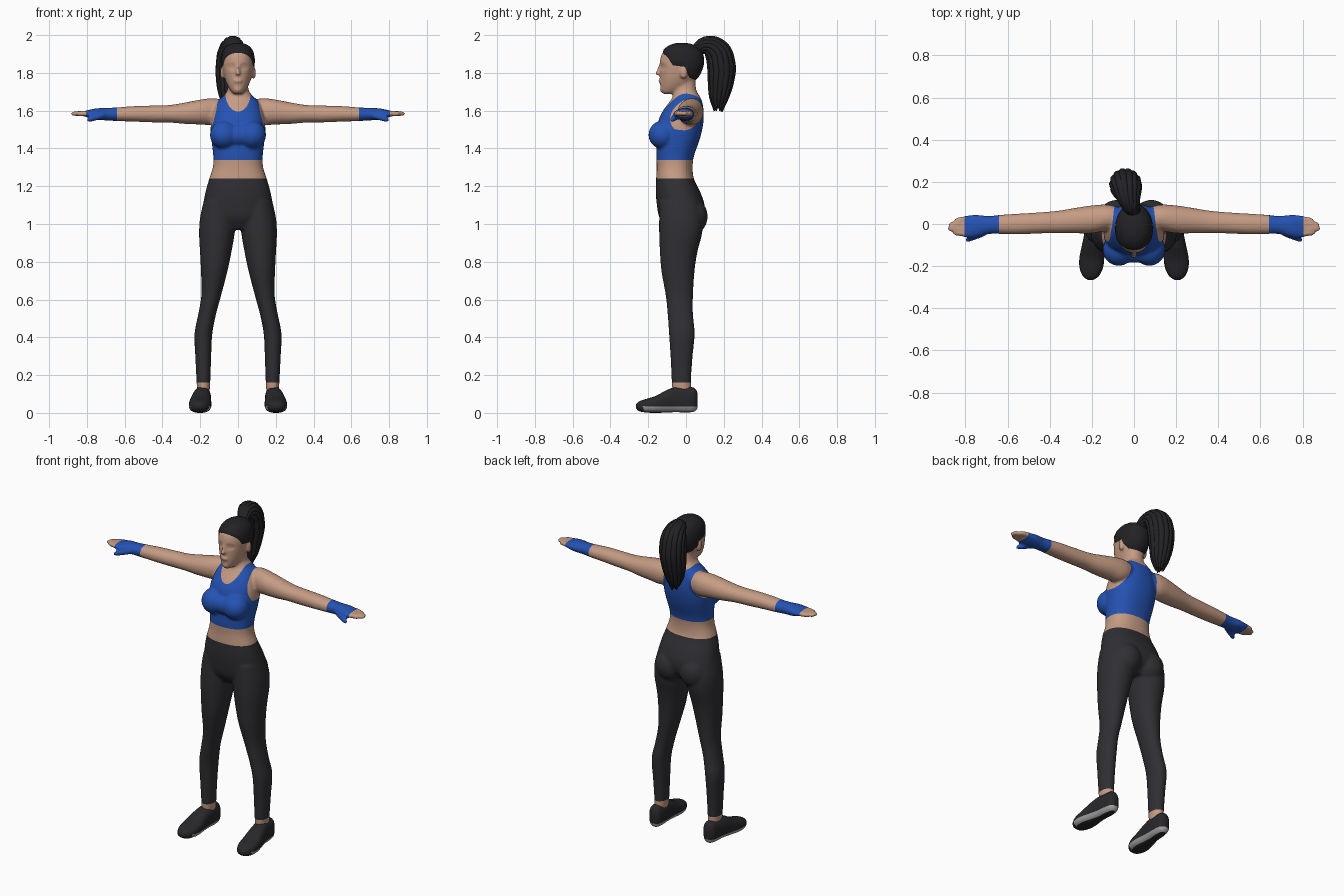
import bpy, bmesh, math
from math import sin, cos, pi, exp
from mathutils import Vector, Matrix

cube = bpy.data.objects.get("Cube")
if cube:
    bpy.data.objects.remove(cube)


def material(name, color):
    m = bpy.data.materials.new(name)
    m.use_nodes = True
    m.diffuse_color = (*color, 1)
    bsdf = m.node_tree.nodes["Principled BSDF"]
    bsdf.inputs["Base Color"].default_value = (*color, 1)
    bsdf.inputs["Roughness"].default_value = 0.7
    return m


SKIN = material("skin", (0.56, 0.33, 0.23))
BLUE = material("blue fabric", (0.018, 0.085, 0.45))
CHARCOAL = material("charcoal fabric", (0.029, 0.029, 0.034))
HAIR = material("dark hair", (0.016, 0.016, 0.019))
SHOE = material("shoe black", (0.021, 0.021, 0.024))
SOLE = material("sole grey", (0.36, 0.36, 0.37))


def add_object(name, bm, mats):
    mesh = bpy.data.meshes.new(name)
    bm.to_mesh(mesh)
    bm.free()
    for m in mats:
        mesh.materials.append(m)
    mesh.shade_smooth()
    obj = bpy.data.objects.new(name, mesh)
    bpy.context.scene.collection.objects.link(obj)
    return obj


def refine(rows, steps=4):
    """Smooth curve through rows of numbers; the first column is the position."""
    def slope(i, c):
        a, b = rows[max(i - 1, 0)], rows[min(i + 1, len(rows) - 1)]
        return (b[c] - a[c]) / (b[0] - a[0])
    out = []
    for i in range(len(rows) - 1):
        a, b = rows[i], rows[i + 1]
        d = b[0] - a[0]
        for k in range(steps):
            t = k / steps
            h = t * t * (3 - 2 * t)
            row = [a[0] + d * t]
            for c in range(1, len(a)):
                row.append(a[c] + (b[c] - a[c]) * h + d * t * (1 - t) *
                           ((1 - t) * slope(i, c) - t * slope(i + 1, c)))
            out.append(row)
    return out + [rows[-1]]


def loft(bm, rows, axis, side=1, power=2.3, segs=40):
    """Rows: position, centre and half width across, low and high edge."""
    order = {"z": (1, 2, 0), "x": (0, 1, 2), "y": (1, 0, 2)}[axis]
    rings = []
    for t, mid, half, low, high in refine(rows):
        ring = []
        for k in range(segs):
            c, s = cos(2 * pi * k / segs), sin(2 * pi * k / segs)
            u = mid + half * math.copysign(abs(c) ** (2 / power), c)
            v = (low + high) / 2 + (high - low) / 2 * math.copysign(abs(s) ** (2 / power), s)
            p = [(t, u, v)[i] for i in order]
            ring.append(bm.verts.new((p[0] * side, p[1], p[2])))
        rings.append(ring)
    for a, b in zip(rings, rings[1:]):
        for k in range(segs):
            j = (k + 1) % segs
            bm.faces.new((a[k], a[j], b[j], b[k]))
    bm.faces.new(rings[0])
    bm.faces.new(rings[-1])


def ball(bm, centre, radii):
    bmesh.ops.create_icosphere(bm, subdivisions=3, radius=1,
                               matrix=Matrix.Translation(centre) @ Matrix.Diagonal((*radii, 1)))


def finger(bm, side, start, end, r):
    a, b = Vector(start), Vector(end)
    rows = []
    for t, scale in ((0, 1), (.5, .95), (.88, .8), (1, .4)):
        p, h = a.lerp(b, t), r * scale
        rows.append((p.x, p.y, h, p.z - h, p.z + h))
    loft(bm, rows, "x", side, 2, 14)


def ramp(x, *pts):
    """Piecewise linear lookup."""
    if x <= pts[0][0]:
        return pts[0][1]
    for (a, p), (b, q) in zip(pts, pts[1:]):
        if x <= b:
            return p + (q - p) * (x - a) / (b - a)
    return pts[-1][1]


def paint(bm, rule, index):
    """Cut the mesh cleanly where rule is zero and mark the positive side."""
    bm.verts.index_update()
    val = [rule(v.co) for v in bm.verts]
    crossing = []
    for e in bm.edges:
        a, b = e.verts
        p, q = val[a.index], val[b.index]
        if p * q < 0:
            crossing.append((e, a, p / (p - q)))
    fresh = [bmesh.utils.edge_split(e, a, t)[1] for e, a, t in crossing]
    bmesh.ops.connect_verts(bm, verts=fresh)
    for f in bm.faces:
        if f.material_index == 0 and rule(f.calc_center_median()) > 0:
            f.material_index = index


# Bust, seat, ears and face features
body = bmesh.new()
ball(body, (0, -.138, 1.815), (.010, .014, .032))
ball(body, (0, -.150, 1.798), (.014, .015, .011))
ball(body, (0, -.137, 1.757), (.024, .010, .010))
ball(body, (0, -.125, 1.712), (.022, .014, .014))
ball(body, (0, -.115, 1.47), (.10, .07, .065))
for s in (-1, 1):
    ball(body, (s * .083, -.012, 1.80), (.012, .02, .032))
    ball(body, (s * .073, -.122, 1.472), (.076, .077, .076))
    ball(body, (s * .082, .035, 1.04), (.085, .08, .095))
# Torso and neck, then head
loft(body, [(0.97, 0, .09, -.10, .04), (1.03, 0, .165, -.14, .09), (1.10, 0, .182, -.154, .098),
            (1.17, 0, .172, -.16, .075), (1.24, 0, .152, -.158, .042), (1.30, 0, .133, -.155, .035),
            (1.36, 0, .131, -.157, .042), (1.44, 0, .14, -.155, .07), (1.50, 0, .145, -.152, .086),
            (1.56, 0, .14, -.142, .094), (1.61, 0, .127, -.115, .092), (1.65, 0, .108, -.085, .085),
            (1.68, 0, .076, -.068, .07), (1.71, 0, .056, -.066, .054), (1.78, 0, .052, -.07, .05)], "z")
loft(body, [(1.688, 0, .02, -.122, -.06), (1.70, 0, .034, -.132, -.03), (1.73, 0, .054, -.136, .02),
            (1.77, 0, .07, -.137, .055), (1.81, 0, .079, -.138, .078), (1.85, 0, .084, -.139, .09),
            (1.89, 0, .081, -.132, .088), (1.92, 0, .071, -.113, .072), (1.943, 0, .048, -.083, .04),
            (1.953, 0, .018, -.05, .005)], "z", power=2.1)
for s in (-1, 1):
    # Leg
    loft(body, [(.07, .184, .03, -.07, .03), (.16, .183, .036, -.075, .026), (.30, .184, .042, -.082, .035),
                (.42, .183, .047, -.09, .046), (.52, .164, .047, -.097, .037), (.62, .142, .052, -.107, .037),
                (.75, .126, .07, -.13, .045), (.85, .118, .083, -.138, .06), (.95, .112, .094, -.142, .085),
                (1.03, .107, .094, -.142, .09), (1.12, .10, .082, -.14, .07)], "z", s, 2.1)
    # Arm and palm
    loft(body, [(.07, .03, .05, 1.55, 1.655), (.13, .03, .062, 1.525, 1.666), (.20, .022, .066, 1.527, 1.658),
                (.28, .016, .06, 1.53, 1.643), (.36, .01, .053, 1.537, 1.63), (.45, .005, .05, 1.538, 1.627),
                (.55, 0, .049, 1.542, 1.624), (.64, -.002, .045, 1.545, 1.617), (.69, -.005, .043, 1.548, 1.615),
                (.75, -.01, .054, 1.552, 1.612), (.79, -.013, .054, 1.562, 1.604), (.815, -.013, .048, 1.57, 1.598)],
         "x", s, 2.1)
    # Fingers and thumb
    for y, tip in ((-.048, .86), (-.024, .885), (.002, .88), (.026, .855)):
        finger(body, s, (.79, y, 1.585), (tip, y * .75 - .005, 1.584), .0145)
    finger(body, s, (.71, -.042, 1.575), (.80, -.077, 1.55), .017)
bmesh.ops.recalc_face_normals(body, faces=body.faces)

# Fuse the masses into one smooth skin
blob = add_object("body_mass", body, [])
fuse = blob.modifiers.new("fuse", "REMESH")
fuse.mode = "VOXEL"
fuse.voxel_size = 0.0075
relax = blob.modifiers.new("relax", "SMOOTH")
relax.factor, relax.iterations = 0.5, 5
bpy.context.view_layer.update()
bm = bmesh.new()
bm.from_object(blob, bpy.context.evaluated_depsgraph_get())
bpy.data.objects.remove(blob)

# Eye sockets with a lid bulge
for v in bm.verts:
    if v.co.z > 1.78 and v.co.y < -.07:
        dx, dz = abs(v.co.x) - .033, v.co.z - 1.832
        v.co.y += .011 * exp(-(dx / .02) ** 2 - (dz / .013) ** 2)
        v.co.y -= .006 * exp(-(dx / .011) ** 2 - (dz / .006) ** 2)


def leggings(p):
    return min(p.z - .16, 1.24 - p.z)


def sports_top(p):
    limit = min(p.z - 1.34, 1.70 - p.z)
    if limit < -.03:
        return limit
    x = abs(p.x)
    back = ramp(p.y, (-.03, 0), (.05, 1))
    front_edge = ramp(p.z, (1.46, .17), (1.5, .143), (1.55, .128), (1.6, .115), (1.68, .103))
    back_edge = ramp(p.z, (1.46, .17), (1.5, .13), (1.56, .10), (1.62, .092), (1.68, .10))
    edge = front_edge + (back_edge - front_edge) * back
    drop = .105 - .065 * back
    neckline = math.hypot(x / .068, (p.z - 1.70) / drop) - 1
    return min(limit, edge - x, neckline * .06)


def wrist_wraps(p):
    return min(abs(p.x) - .64, .805 - abs(p.x))


def hair_cap(p):
    return p.z - ramp(p.y, (-.13, 1.912), (-.095, 1.88), (-.07, 1.84), (-.005, 1.832), (.018, 1.775), (.09, 1.745))


regions = [("bare_skin", SKIN, None), ("leggings", CHARCOAL, leggings), ("sports_top", BLUE, sports_top),
           ("wrist_wraps", BLUE, wrist_wraps), ("hair_cap", HAIR, hair_cap)]
for f in bm.faces:
    f.material_index = 0
for i, (name, mat, rule) in enumerate(regions):
    if rule:
        paint(bm, rule, i)
# Give the hair some volume away from the hairline
bm.normal_update()
for v in bm.verts:
    if v.co.z > 1.7:
        v.co += v.normal * max(0, min(.006, hair_cap(v.co) * .3))
# Separate each garment into its own object
for i, (name, mat, rule) in enumerate(regions):
    piece = bm.copy()
    bmesh.ops.delete(piece, geom=[f for f in piece.faces if f.material_index != i], context="FACES")
    for f in piece.faces:
        f.material_index = 0
    add_object(name, piece, [mat])
bm.free()


# Ponytail: a core with strands laid around it
core = [(Vector(p), r) for *p, r in ((0, .05, 1.915, .03), (-.022, .105, 1.946, .047), (-.034, .16, 1.92, .066),
        (-.04, .187, 1.84, .073), (-.045, .184, 1.75, .066), (-.045, .174, 1.67, .05), (-.043, .17, 1.625, .026))]
hair = bpy.data.curves.new("ponytail", "CURVE")
hair.dimensions = "3D"
hair.bevel_depth, hair.bevel_resolution, hair.use_fill_caps = 1, 3, True
hair.materials.append(HAIR)


def strand(pts):
    spline = hair.splines.new("BEZIER")
    spline.bezier_points.add(len(pts) - 1)
    for bp, (co, r) in zip(spline.bezier_points, pts):
        bp.co, bp.radius = co, r
        bp.handle_left_type = bp.handle_right_type = "AUTO"


strand(core)
for k in range(14):
    ang = 2 * pi * k / 14
    pts = []
    for i, (p, r) in enumerate(core):
        along = (core[min(i + 1, 6)][0] - core[max(i - 1, 0)][0]).normalized()
        across = Vector((1, 0, 0))
        around = across * cos(ang) + along.cross(across) * sin(ang)
        pts.append((p + around * r * .78, r * .29))
    tip = pts[-1][0] + Vector((0, 0, -.012 - .02 * (k * 5 % 7) / 7))
    pts[-1] = (tip, .004)
    strand(pts)
bpy.context.scene.collection.objects.link(bpy.data.objects.new("ponytail", hair))

# Trainers with a pale sole band
for s, label in ((-1, "right"), (1, "left")):
    shoe = bmesh.new()
    loft(shoe, [(-.266, .206, .012, .025, .045), (-.25, .205, .036, .01, .06), (-.21, .203, .055, .002, .074),
                (-.16, .2, .059, 0, .09), (-.10, .195, .052, .002, .122), (-.05, .19, .047, .004, .138),
                (0, .187, .043, .002, .136), (.04, .186, .037, .006, .134), (.055, .186, .026, .015, .12),
                (.062, .186, .012, .03, .10)], "y", s, 2.5, 48)
    bmesh.ops.recalc_face_normals(shoe, faces=shoe.faces)
    paint(shoe, lambda p: min(.034 - p.z, p.z - .008, p.y + .225), 1)
    add_object("trainer_" + label, shoe, [SHOE, SOLE])
